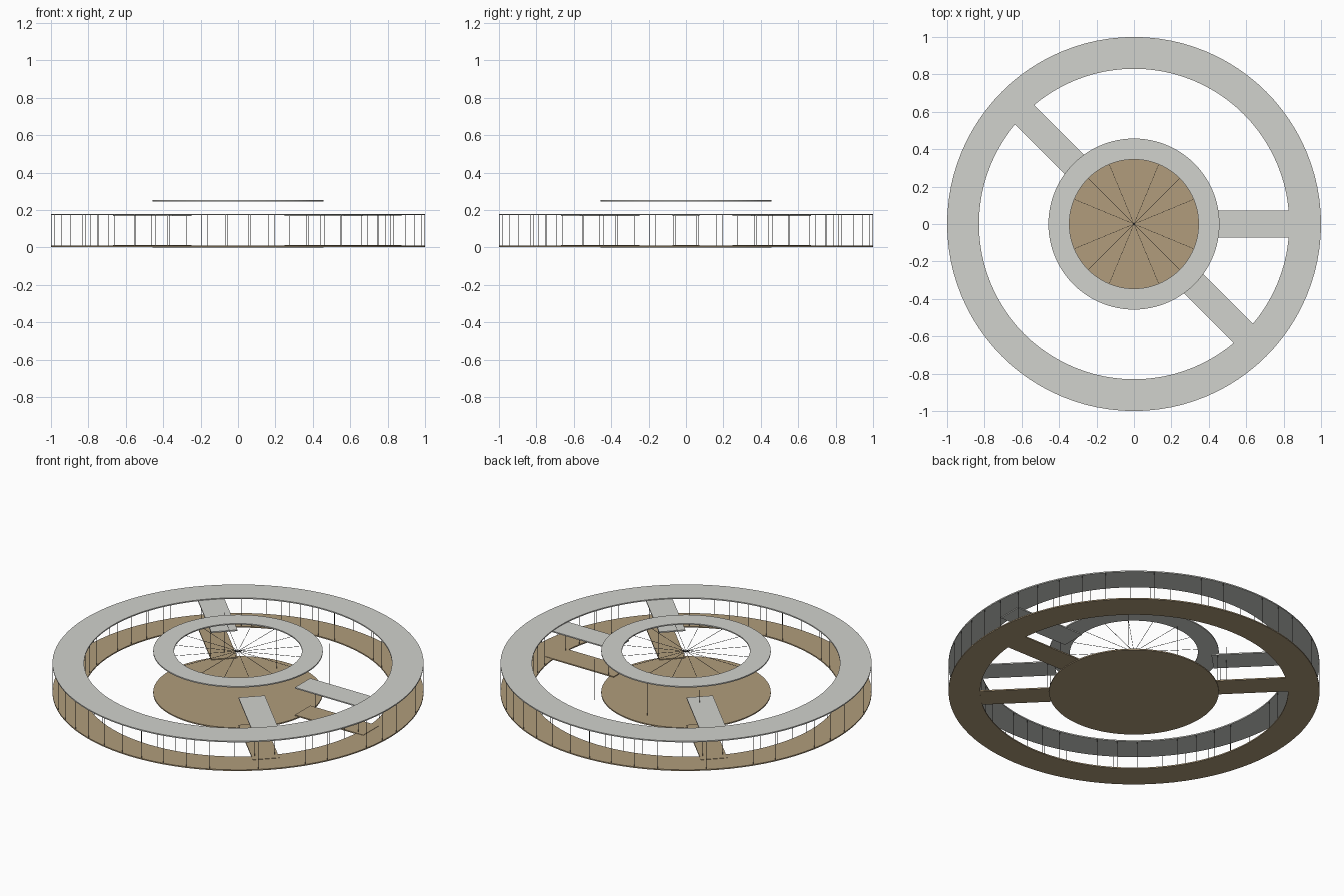
import bpy, bmesh, math
from mathutils import Matrix, Vector

if "Cube" in bpy.data.objects:
    bpy.data.objects.remove(bpy.data.objects["Cube"])


def mat(name, rgb):
    m = bpy.data.materials.new(name)
    m.diffuse_color = (*rgb, 1)
    m.use_nodes = True
    m.node_tree.nodes["Principled BSDF"].inputs["Base Color"].default_value = m.diffuse_color
    return m


GREY = mat("pale grey", (0.64, 0.645, 0.61))
TAN = mat("tan floor", (0.44, 0.335, 0.20))
DARK = mat("dark struts", (0.06, 0.06, 0.06))


def finish(bm, name, material):
    bmesh.ops.recalc_face_normals(bm, faces=bm.faces)
    me = bpy.data.meshes.new(name)
    bm.to_mesh(me)
    bm.free()
    me.materials.append(material)
    ob = bpy.data.objects.new(name, me)
    bpy.context.collection.objects.link(ob)
    return ob


def add_box(bm, lo, hi, angle=0):
    lo, hi = Vector(lo), Vector(hi)
    size = hi - lo
    m = (Matrix.Rotation(angle, 4, 'Z') @ Matrix.Translation((lo + hi) / 2)
         @ Matrix.Diagonal((*size, 1)))
    bmesh.ops.create_cube(bm, size=1, matrix=m)


def ring(name, r0, r1, z0, z1, material, n=96):
    # flat annular plate
    bm = bmesh.new()
    loops = []
    for i in range(n):
        a = 2 * math.pi * i / n
        c, s = math.cos(a), math.sin(a)
        loops.append([bm.verts.new((r * c, r * s, z))
                      for r, z in ((r0, z0), (r1, z0), (r1, z1), (r0, z1))])
    for i in range(n):
        p, q = loops[i], loops[(i + 1) % n]
        for k in range(4):
            j = (k + 1) % 4
            bm.faces.new((p[k], p[j], q[j], q[k]))
    return finish(bm, name, material)


# outer ring floor and roof
ring("ring_floor", 0.83, 1.0, 0.003, 0.01, TAN)
ring("ring_roof", 0.83, 1.0, 0.173, 0.18, GREY)

# hub floor disc and raised hub roof ring
bm = bmesh.new()
bmesh.ops.create_cone(bm, cap_ends=True, segments=96, radius1=0.457, radius2=0.457,
                      depth=0.007, matrix=Matrix.Translation((0, 0, 0.0035)))
finish(bm, "hub_floor", TAN)
ring("hub_roof", 0.345, 0.457, 0.246, 0.253, GREY)

# three corridor arms, each with a floor and a roof
ARMS = [math.radians(a) for a in (0, 135, -45)]
for label, z0, z1, m in (("floor", 0.005, 0.012, TAN), ("roof", 0.168, 0.175, GREY)):
    for i, a in enumerate(ARMS):
        bm = bmesh.new()
        add_box(bm, (0.425, -0.072, z0), (0.875, 0.072, z1), a)
        finish(bm, f"arm_{label}_{i + 1}", m)

# thin window posts round both edges of the ring
T = 0.0008
bm = bmesh.new()
for i in range(48):
    a = 2 * math.pi * (i + 0.5) / 48
    for r in (0.832, 0.998):
        add_box(bm, (r - T, -T, 0.008), (r + T, T, 0.175), a)
finish(bm, "ring_posts", DARK)

# posts at the inner corners of the arms
bm = bmesh.new()
for a in ARMS:
    for y in (-0.07, 0.07):
        add_box(bm, (0.46 - T, y - T, 0.008), (0.46 + T, y + T, 0.17), a)
finish(bm, "arm_posts", DARK)

# skylight bars over the hub
bm = bmesh.new()
for i in range(16):
    add_box(bm, (0, -T, 0.249), (0.35, T, 0.2505), 2 * math.pi * i / 16)
finish(bm, "skylight_bars", DARK)

# three tall hub posts
bm = bmesh.new()
for x in (-0.345, 0, 0.345):
    add_box(bm, (x - T, 0.364 - T, 0.005), (x + T, 0.364 + T, 0.249))
finish(bm, "hub_posts", DARK)
